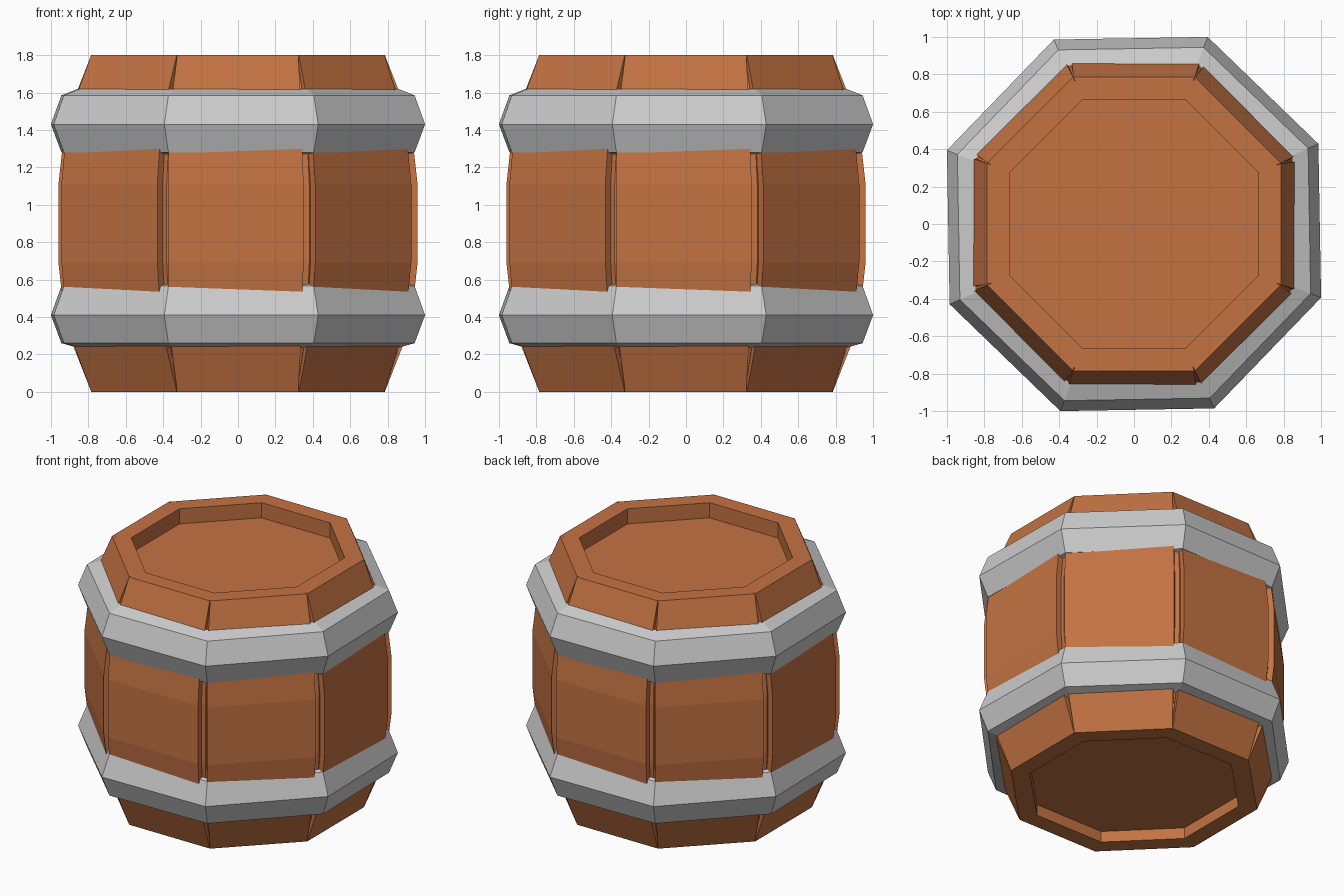
import bpy, bmesh
from math import cos, sin, pi, radians

if "Cube" in bpy.data.objects:
    bpy.data.objects.remove(bpy.data.objects["Cube"])

SIDES = 8
H = 1.8
APO = cos(pi / SIDES)   # corner radius -> flat-side distance

wood = bpy.data.materials.new("wood")
wood.diffuse_color = (0.55, 0.17, 0.055, 1)
wood.use_nodes = True
wood.node_tree.nodes["Principled BSDF"].inputs["Base Color"].default_value = wood.diffuse_color


def finish(bm, name, mat=None):
    bmesh.ops.recalc_face_normals(bm, faces=bm.faces)
    me = bpy.data.meshes.new(name)
    bm.to_mesh(me)
    bm.free()
    if mat:
        me.materials.append(mat)
    ob = bpy.data.objects.new(name, me)
    bpy.context.collection.objects.link(ob)
    return ob


def lathe(name, profile, closed, twist=0.0, mat=None):
    """Eight-sided lathe of (corner radius, z) points; capped if not closed."""
    bm = bmesh.new()
    rings = []
    for r, z in profile:
        angs = [pi / SIDES + radians(twist) + i * 2 * pi / SIDES for i in range(SIDES)]
        rings.append([bm.verts.new((r * cos(a), r * sin(a), z)) for a in angs])
    pairs = list(zip(rings, rings[1:]))
    if closed:
        pairs.append((rings[-1], rings[0]))
    else:
        bm.faces.new(rings[0])
        bm.faces.new(rings[-1])
    for a, b in pairs:
        for i in range(SIDES):
            j = (i + 1) % SIDES
            bm.faces.new((a[i], a[j], b[j], b[i]))
    return finish(bm, name, mat)


# Bulge of the staves: (z, outer distance, inner distance, left, right)
half = [(0.0, 0.785, 0.760, -0.325, 0.322),
        (0.35, 0.922, 0.865, -0.370, 0.342),
        (0.69, 0.960, 0.895, -0.375, 0.350)]
bulge = half + [(H - z, *rest) for z, *rest in reversed(half)]

# Inner barrel with recessed lid and base; seen at the bottom of the grooves
core = [(0.665, 0.08), (0.665, 0.0), (0.76, 0.0), (0.885, 0.35), (0.92, 0.69),
        (0.92, H - 0.69), (0.885, H - 0.35), (0.76, H), (0.665, H), (0.665, H - 0.11)]
lathe("barrel_body", [(d / APO, z) for d, z in core], False, mat=wood)

# Staves, one per side
for k in range(SIDES):
    bm = bmesh.new()
    a = k * 2 * pi / SIDES
    rows = []
    for z, out, inn, left, right in bulge:
        # inner corners stay inside the octagon
        lim = inn * sin(pi / SIDES) / APO
        pts = [(left, out), (right, out), (min(right, lim), inn), (max(left, -lim), inn)]
        rows.append([bm.verts.new((t * cos(a) + d * sin(a), t * sin(a) - d * cos(a), z))
                     for t, d in pts])
    for p, q in zip(rows, rows[1:]):
        for i in range(4):
            j = (i + 1) % 4
            bm.faces.new((p[i], p[j], q[j], q[i]))
    bm.faces.new(rows[0])
    bm.faces.new(rows[-1])
    finish(bm, f"stave_{k + 1}", wood)

# Two identical metal hoops, turned slightly against the staves
hoop = [(0.92, 0.235), (1.015, 0.26), (1.075, 0.41), (1.015, 0.565), (0.92, 0.60)]
for name, dz in (("lower_hoop", 0.0), ("upper_hoop", 1.02)):
    lathe(name, [(r, z + dz) for r, z in hoop], True, twist=1.0)
